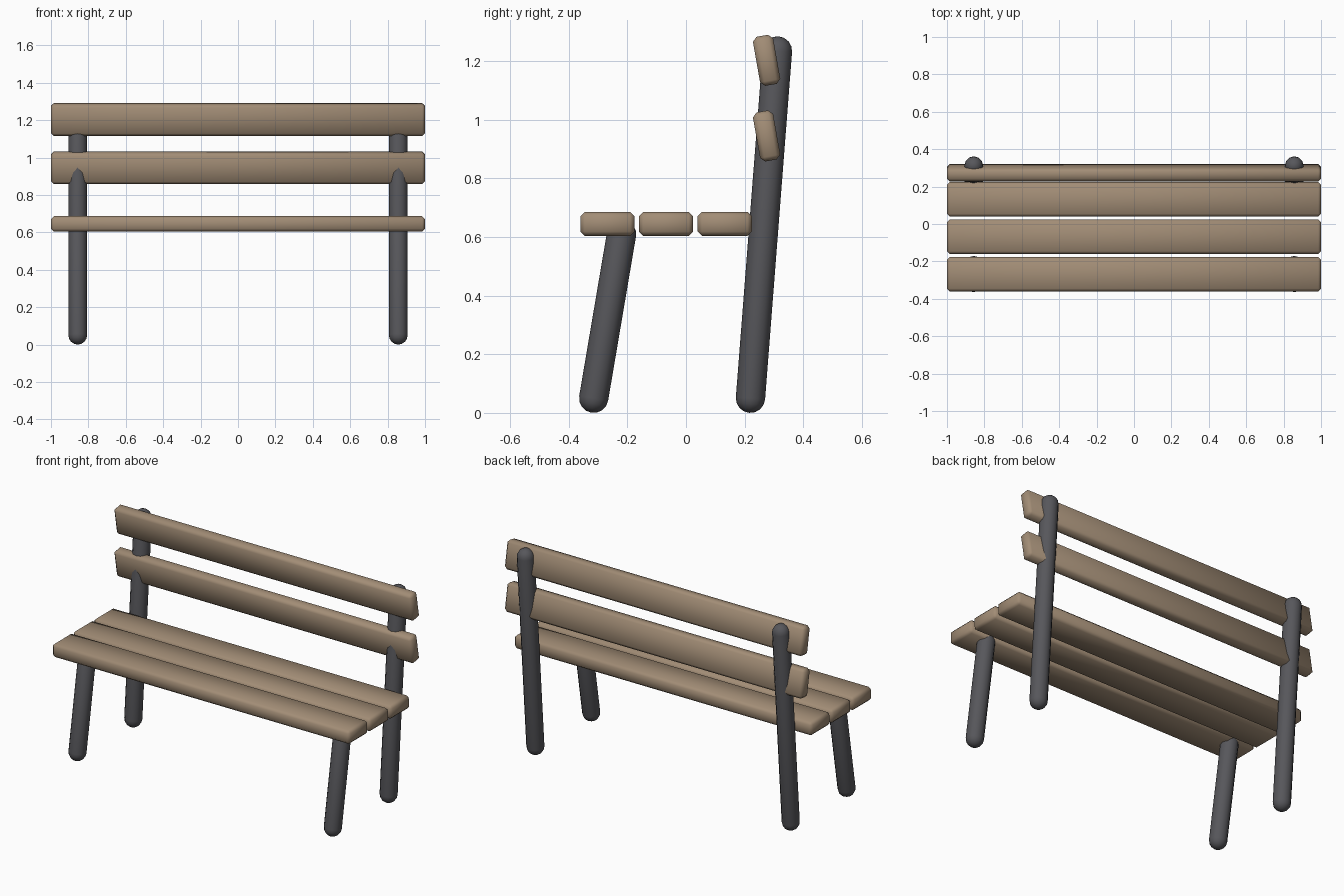
import bpy, bmesh
from math import sin, cos, pi, radians
from mathutils import Vector

if "Cube" in bpy.data.objects:
    bpy.data.objects.remove(bpy.data.objects["Cube"])


def material(name, color):
    m = bpy.data.materials.new(name)
    m.diffuse_color = (*color, 1)
    m.use_nodes = True
    m.node_tree.nodes["Principled BSDF"].inputs["Base Color"].default_value = m.diffuse_color
    return m


wood = material("wood", (0.36, 0.265, 0.18))
metal = material("dark_metal", (0.095, 0.095, 0.105))


def finish(name, bm, mat):
    mesh = bpy.data.meshes.new(name)
    bmesh.ops.recalc_face_normals(bm, faces=bm.faces)
    bm.to_mesh(mesh)
    bm.free()
    mesh.materials.append(mat)
    ob = bpy.data.objects.new(name, mesh)
    bpy.context.collection.objects.link(ob)
    bpy.ops.object.select_all(action='DESELECT')
    ob.select_set(True)
    bpy.context.view_layer.objects.active = ob
    bpy.ops.object.shade_smooth_by_angle(angle=radians(60))
    return ob


def slat(name, y, z, depth, height, tilt=0):
    # full-width plank with chamfered edges
    bm = bmesh.new()
    bmesh.ops.create_cube(bm, size=1)
    bmesh.ops.scale(bm, vec=(2, depth, height), verts=bm.verts)
    bmesh.ops.bevel(bm, geom=bm.edges[:], offset=0.015, segments=1,
                    affect='EDGES', profile=0.5)
    ob = finish(name, bm, wood)
    ob.location = (0, y, z)
    ob.rotation_euler.x = tilt


def leg(name, start, end, r=0.05, sides=12, steps=4):
    # round bar with hemispherical ends, running from start to end
    a, b = Vector(start), Vector(end)
    length = (b - a).length
    arc = [i / steps * pi / 2 for i in range(steps + 1)]
    profile = [(r * sin(t), -r * cos(t)) for t in arc]
    profile += [(r * cos(t), length + r * sin(t)) for t in arc]
    bm = bmesh.new()
    verts = [bm.verts.new((x, 0, z)) for x, z in profile]
    edges = [bm.edges.new(p) for p in zip(verts, verts[1:])]
    bmesh.ops.spin(bm, geom=verts + edges, cent=(0, 0, 0), axis=(0, 0, 1),
                   angle=2 * pi, steps=sides, use_duplicate=False)
    bmesh.ops.remove_doubles(bm, verts=bm.verts, dist=0.0005)
    ob = finish(name, bm, metal)
    ob.location = a
    ob.rotation_euler = Vector((0, 0, 1)).rotation_difference(b - a).to_euler()


# seat planks
for i, y in enumerate((-0.268, -0.068, 0.132)):
    slat(f"seat_slat_{i + 1}", y, 0.645, 0.185, 0.082)

# backrest planks, tops tipped forward
for i, z in enumerate((0.945, 1.203)):
    slat(f"back_slat_{i + 1}", 0.275, z, 0.07, 0.17, radians(10))

# splayed front legs and long back posts
for side, x in (("left", -0.857), ("right", 0.857)):
    leg(f"front_leg_{side}", (x, -0.315, 0.05), (x, -0.22, 0.61))
    leg(f"back_post_{side}", (x, 0.22, 0.05), (x, 0.312, 1.235))
